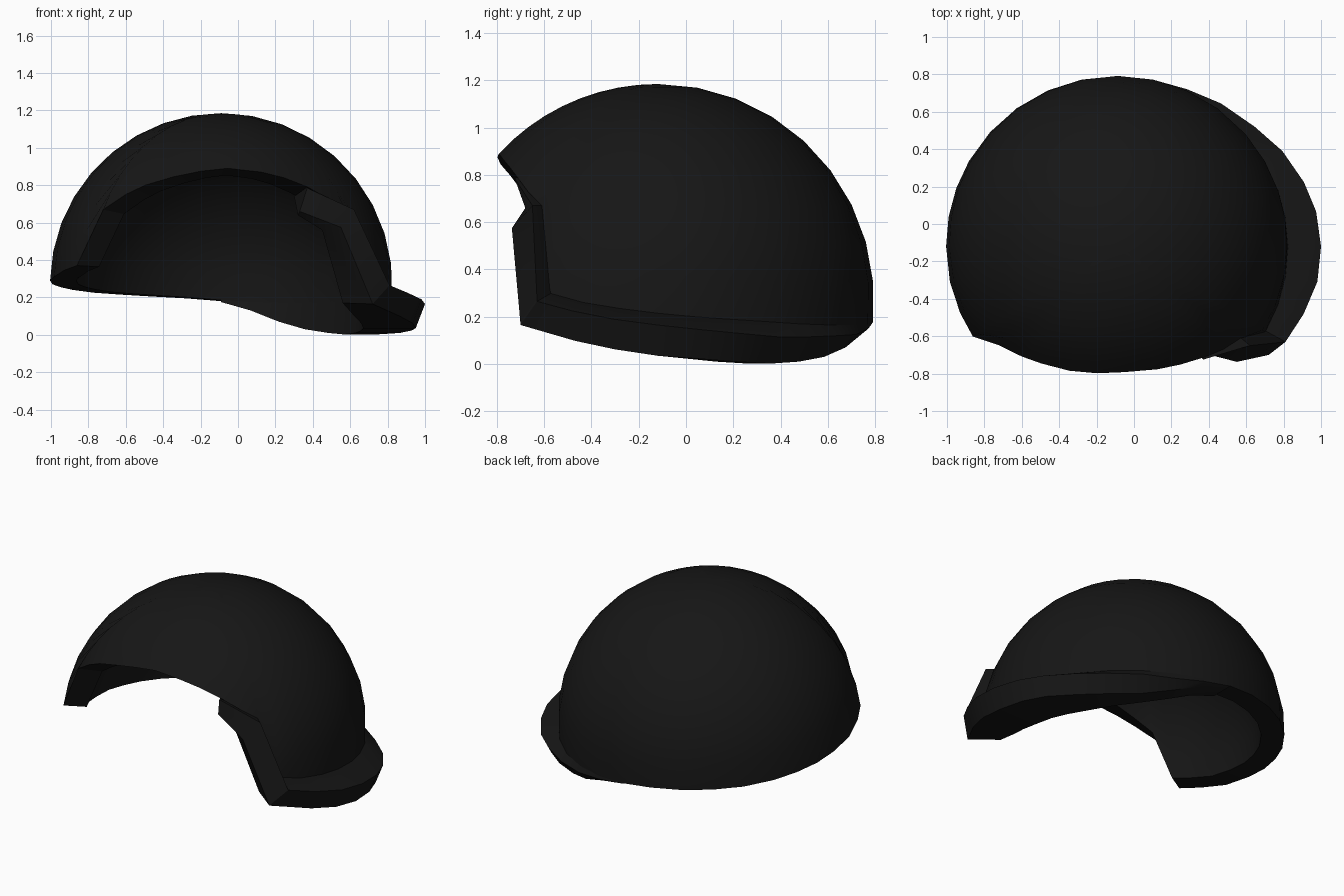
import bpy, bmesh
from math import radians, cos, sin, asin, sqrt, pi
from mathutils import Vector

if "Cube" in bpy.data.objects:
    bpy.data.objects.remove(bpy.data.objects["Cube"])

CEN = Vector((-0.09, -0.12, 0.27))
R_OUT, R_IN, ROWS = 0.915, 0.775, 9

black = bpy.data.materials.new("black_plastic")
black.diffuse_color = (0.008, 0.008, 0.008, 1)
black.use_nodes = True
black.node_tree.nodes["Principled BSDF"].inputs["Base Color"].default_value = black.diffuse_color


def polar(az, r, z):
    a = radians(az)
    return Vector((CEN.x + r * cos(a), CEN.y + r * sin(a), z))


def on_sphere(az, z, rad):
    return polar(az, sqrt(max(rad**2 - (z - CEN.z)**2, 0)), z)


def loft(name, sections, closed):
    """Skin a list of closed cross-sections into one smooth-by-angle mesh."""
    bm = bmesh.new()
    cols = [[bm.verts.new(p) for p in s] for s in sections]
    n, m = len(cols), len(cols[0])
    for i in range(n if closed else n - 1):
        a, b = cols[i], cols[(i + 1) % n]
        for j in range(m):
            k = (j + 1) % m
            bm.faces.new((a[j], a[k], b[k], b[j]))
    if not closed:
        bm.faces.new(cols[0])
        bm.faces.new(cols[-1])
    bmesh.ops.remove_doubles(bm, verts=bm.verts, dist=0.0005)
    bmesh.ops.recalc_face_normals(bm, faces=bm.faces)
    me = bpy.data.meshes.new(name)
    bm.to_mesh(me)
    bm.free()
    me.materials.append(black)
    ob = bpy.data.objects.new(name, me)
    bpy.context.collection.objects.link(ob)
    bpy.ops.object.select_all(action='DESELECT')
    ob.select_set(True)
    bpy.context.view_layer.objects.active = ob
    bpy.ops.object.shade_smooth_by_angle(angle=radians(30))
    return ob


# Lower edge of the dome: azimuth -> height (brow arch, right side, back, left side)
edge = [(-148, .37), (-140, .67), (-131, .75), (-123, .80), (-111, .845),
        (-99, .875), (-87, .89), (-72, .87), (-62, .84), (-52, .79),
        (-44, .73), (-36.5, .67), (-30, .30), (-20, .26), (-10, .235),
        (0, .215), (10, .20), (19, .19), (30, .18), (41, .17), (54, .165),
        (66, .165), (78, .17), (90, .18), (102, .195), (114, .205),
        (126, .215), (138, .225), (150, .24), (160, .255), (170, .27),
        (180, .29), (192, .31), (203, .345)]


def inner_z(z):
    return CEN.z + (z - CEN.z) * .94


# Dome shell: outer arc up to the crown, inner arc back down
def arc(az, z, rad):
    lo = asin((z - CEN.z) / rad)
    for i in range(ROWS + 1):
        t = lo + (pi / 2 - lo) * i / ROWS
        yield polar(az, rad * cos(t), CEN.z + rad * sin(t))


loft("helmet_shell", [list(arc(a, z, R_OUT)) +
                      list(arc(a, inner_z(z), R_IN))[::-1]
                      for a, z in edge], True)

# Flared side rim: azimuth, outer radius, outer top z, lower radius, lower z
rim = [(90, .912, .178, .90, .175), (78, .912, .15, .88, .13),
       (66, .92, .125, .87, .07), (54, .945, .12, .87, .03),
       (41, .975, .115, .91, .01), (30, 1.02, .115, .96, .002),
       (19, 1.056, .13, 1.01, .01), (10, 1.08, .145, 1.03, .022),
       (0, 1.09, .165, 1.04, .035), (-10, 1.087, .19, 1.04, .062),
       (-20, 1.06, .225, 1.02, .098)]
heights = dict(edge)
sections = []
for a, rb, zb, rc, zc in rim:
    z = heights[a]
    sections.append([on_sphere(a, z, R_OUT), polar(a, rb, zb),
                     polar(a, rc, zc), polar(a, .76, zc),
                     on_sphere(a, inner_z(z), R_IN)])
# Upright part of the rim along the face opening
for pts in (
    [(.70, -.57, .30), (.81, -.63, .265), (.72, -.70, .165), (.56, -.58, .17), (.58, -.51, .29)],
    [(.56, -.60, .67), (.62, -.65, .67), (.55, -.737, .575), (.45, -.66, .56), (.44, -.55, .65)],
    [(.37, -.715, .79), (.37, -.725, .785), (.33, -.68, .66), (.32, -.62, .64), (.30, -.60, .74)],
):
    sections.append([Vector(p) for p in pts])
loft("side_rim", sections, False)
